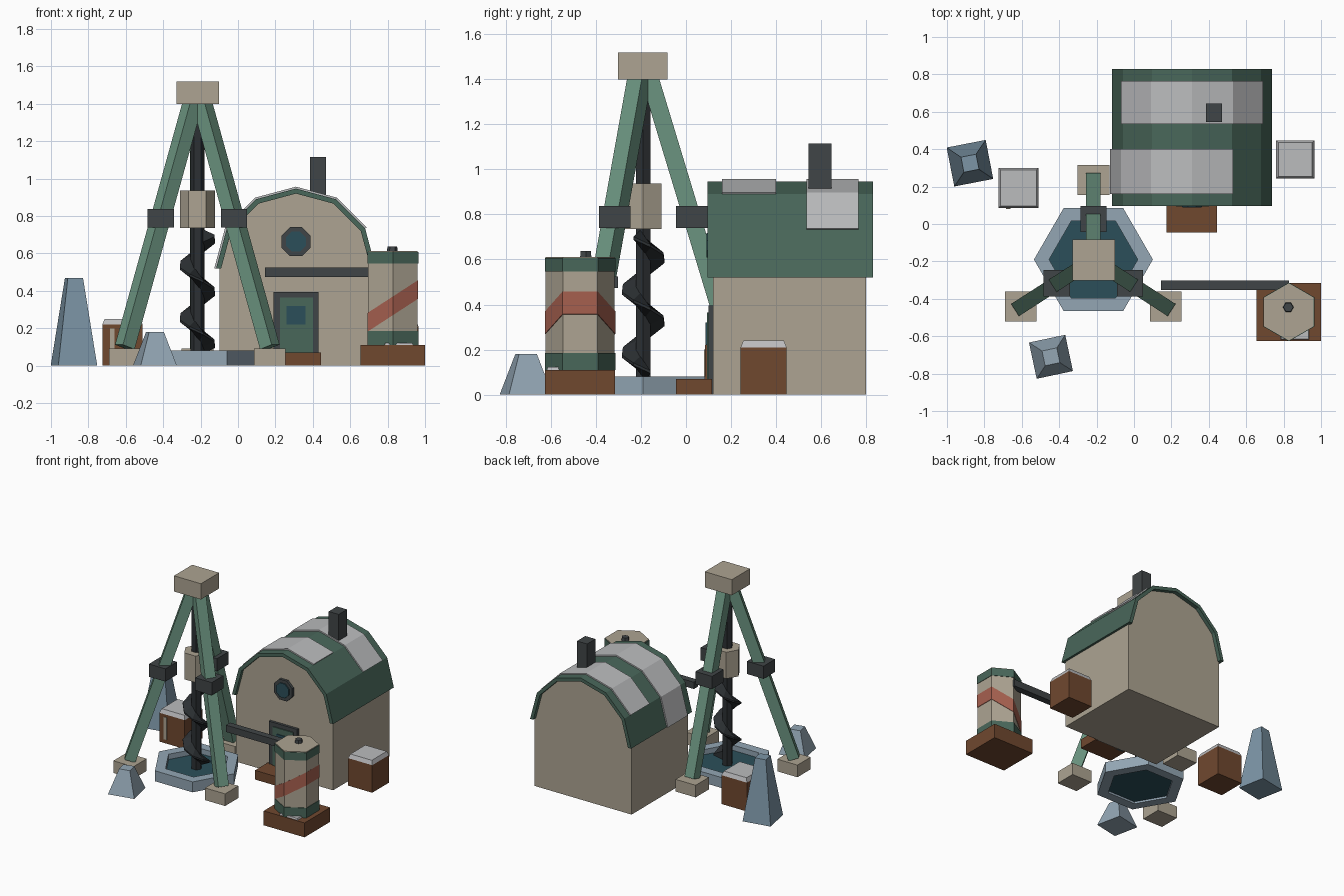
import bpy, math
from mathutils import Vector

if "Cube" in bpy.data.objects:
    bpy.data.objects.remove(bpy.data.objects["Cube"])


def mat(name, hexcode):
    rgb = [int(hexcode[i:i + 2], 16) / 255 for i in (0, 2, 4)]
    m = bpy.data.materials.new(name)
    m.diffuse_color = [((c + 0.055) / 1.055) ** 2.4 if c > 0.04 else c / 12.9 for c in rgb] + [1]
    m.use_nodes = True
    m.node_tree.nodes["Principled BSDF"].inputs["Base Color"].default_value = m.diffuse_color
    return m


TAN = mat("tan", "ADA492")
GREEN = mat("dark_green", "49675A")
LEG = mat("leg_green", "6B9480")
DARK = mat("dark_metal", "404547")
BLACK = mat("drill_metal", "2C3033")
BROWN = mat("wood", "70482F")
SNOW = mat("snow", "BBBCBE")
ICE = mat("ice", "93A6B4")
ICE2 = mat("deep_ice", "7C95A6")
WATER = mat("water", "2B4F5A")
RED = mat("red", "A6604F")


def mesh(name, verts, faces, m):
    me = bpy.data.meshes.new(name)
    me.from_pydata([tuple(v) for v in verts], [], faces)
    me.materials.append(m)
    ob = bpy.data.objects.new(name, me)
    bpy.context.collection.objects.link(ob)
    return ob


def loft(name, bottom, top, m):
    """Closed solid between two matching loops."""
    n = len(bottom)
    faces = [(i, (i + 1) % n, n + (i + 1) % n, n + i) for i in range(n)]
    faces += [tuple(range(n))[::-1], tuple(range(n, 2 * n))]
    return mesh(name, list(bottom) + list(top), faces, m)


def box(name, x, y, z, m, inset=0):
    def rect(h, i):
        return [(x[0] + i, y[0] + i, h), (x[1] - i, y[0] + i, h),
                (x[1] - i, y[1] - i, h), (x[0] + i, y[1] - i, h)]
    return loft(name, rect(z[0], 0), rect(z[1], inset), m)


def ring(n, r, rot):
    return [(r * math.cos(math.radians(rot + 360 * i / n)),
             r * math.sin(math.radians(rot + 360 * i / n))) for i in range(n)]


def prism(name, n, r0, r1, z, c, rot, m, slope=0):
    lo = [(c[0] + a, c[1] + b, z[0] + slope * a) for a, b in ring(n, r0, rot)]
    hi = [(c[0] + a, c[1] + b, z[1] + slope * a) for a, b in ring(n, r1, rot)]
    return loft(name, lo, hi, m)


def along_y(name, pts, y0, y1, m):
    return loft(name, [(x, y0, z) for x, z in pts], [(x, y1, z) for x, z in pts], m)


# Hut: arched walls, roof shell, snow patches
CX, CZ = 0.31, 0.52


def arc(r, a0, a1):
    return [(CX + r * math.cos(math.radians(a)), CZ + r * math.sin(math.radians(a)))
            for a in range(a0, a1 + 1, 30)]


def shell(name, r0, r1, a0, a1, y0, y1, m):
    o, i = arc(r1, a0, a1), arc(r0, a0, a1)
    n = len(o)
    v = [(x, y, z) for y in (y0, y1) for loop in (o, i) for x, z in loop]
    f = []
    for k in range(n - 1):
        f += [(k, k + 1, n + k + 1, n + k), (2*n + k, 3*n + k, 3*n + k + 1, 2*n + k + 1),
              (k, 2*n + k, 2*n + k + 1, k + 1), (n + k, n + k + 1, 3*n + k + 1, 3*n + k)]
    e = n - 1
    f += [(0, n, 3 * n, 2 * n), (e, 2 * n + e, 3 * n + e, n + e)]
    return mesh(name, v, f, m)


along_y("hut_walls", [(CX - 0.41, 0), (CX + 0.41, 0)] + arc(0.41, 0, 180), 0.12, 0.80, TAN)
shell("hut_roof", 0.40, 0.427, 0, 180, 0.095, 0.83, GREEN)
shell("roof_snow_front", 0.42, 0.437, 60, 180, 0.16, 0.40, SNOW)
shell("roof_snow_back", 0.42, 0.437, 30, 150, 0.535, 0.765, SNOW)
box("chimney", (0.385, 0.47), (0.545, 0.645), (0.85, 1.115), DARK)

# Door, round window, step
box("door_frame", (0.19, 0.43), (0.10, 0.13), (0, 0.395), DARK)
box("door", (0.225, 0.40), (0.093, 0.12), (0.03, 0.365), GREEN)
box("door_window", (0.26, 0.36), (0.087, 0.11), (0.22, 0.32), WATER)
box("door_step", (0.175, 0.445), (-0.045, 0.115), (0, 0.07), BROWN)
for name, r, y, m in (("window_frame", 0.084, 0.10, DARK), ("window_glass", 0.058, 0.092, WATER)):
    along_y(name, [(CX + a, 0.663 + b) for a, b in ring(8, r, 22.5)], y, 0.13, m)

# Drill tower: legs, clamps, feet, top block
AX, AY = -0.217, -0.19
box("tower_top", (-0.33, -0.102), (-0.302, -0.082), (1.40, 1.52), TAN)
for side, fx, fy in (("left", -0.605, -0.44), ("right", 0.17, -0.44), ("back", -0.217, 0.235)):
    box(side + "_foot", (fx - 0.085, fx + 0.085), (fy - 0.08, fy + 0.08), (0, 0.093), TAN)
    a = Vector((fx, fy, 0.10))
    out = Vector((fx - AX, fy - AY, 0)).normalized()
    b = Vector((AX, AY, 1.42)) + out * 0.025
    ax = (b - a).normalized()
    t = ax.cross(Vector((0, 0, 1))).normalized()
    n = t.cross(ax)
    sq = [t * (i * 0.039) + n * (j * 0.039) for i, j in ((-1, -1), (1, -1), (1, 1), (-1, 1))]
    loft(side + "_leg", [a + s for s in sq], [b + s for s in sq], LEG)
    c = a.lerp(b, (0.79 - 0.10) / 1.32)
    box(side + "_clamp", (c.x - 0.07, c.x + 0.07), (c.y - 0.07, c.y + 0.07), (0.74, 0.837), DARK)

# Drill: shaft, motor, helical flight
prism("drill_shaft", 6, 0.038, 0.038, (0.04, 1.41), (AX, AY), 0, BLACK)
prism("drill_motor", 6, 0.094, 0.094, (0.735, 0.937), (AX, AY), 0, TAN)
verts, faces = [], []
STEPS = 17
for i in range(STEPS + 1):
    z = 0.10 + i * 0.035
    th = -2 * math.pi * (z - 0.115) / 0.28
    for r, dz in ((0.03, -0.035), (0.10, -0.006), (0.10, 0.006), (0.03, 0.035)):
        verts.append((AX + r * math.cos(th), AY + r * math.sin(th), z + dz))
    if i:
        p = 4 * (i - 1)
        faces += [(p + k, p + 4 + k, p + 4 + (k + 1) % 4, p + (k + 1) % 4) for k in range(4)]
e = 4 * STEPS
faces += [(0, 1, 2, 3), (e + 3, e + 2, e + 1, e)]
mesh("drill_flight", verts, faces, BLACK)

# Pool: hexagonal ice rim and water
loops = [[(AX + a, AY + b, z) for a, b in ring(6, r, 0)]
         for r, z in ((0.318, 0), (0.318, 0.08), (0.237, 0.08), (0.237, 0))]
rim = [(6 * j + i, 6 * j + (i + 1) % 6, 6 * ((j + 1) % 4) + (i + 1) % 6, 6 * ((j + 1) % 4) + i)
       for j in range(4) for i in range(6)]
mesh("pool_rim", sum(loops, []), rim, ICE)
prism("pool_water", 6, 0.24, 0.24, (0.015, 0.04), (AX, AY), 0, WATER)

# Tank: base, body, bands, slanted stripe, cap, pipe
T = (0.828, -0.47)
box("tank_base", (0.655, 1.0), (-0.625, -0.315), (0, 0.11), BROWN)
box("tank_base_snow", (0.78, 0.94), (-0.622, -0.55), (0.10, 0.122), SNOW, 0.008)
prism("tank_body", 6, 0.153, 0.153, (0.10, 0.612), T, 30, TAN)
prism("tank_lower_band", 6, 0.157, 0.157, (0.11, 0.185), T, 30, GREEN)
prism("tank_upper_band", 6, 0.157, 0.157, (0.547, 0.607), T, 30, GREEN)
prism("tank_stripe", 6, 0.156, 0.156, (0.27, 0.37), T, 30, RED, 0.65)
prism("tank_cap", 6, 0.03, 0.026, (0.60, 0.637), (0.825, -0.445), 0, DARK)
box("pipe", (0.145, 0.83), (-0.352, -0.302), (0.473, 0.525), DARK)

# Snow-topped crates
for side, x, y, h in (("left", (-0.725, -0.51), (0.085, 0.30), 0.22),
                      ("right", (0.76, 0.965), (0.243, 0.447), 0.21)):
    box(side + "_crate", x, y, (0, h), BROWN)
    box(side + "_crate_snow", x, y, (h, h + 0.03), SNOW, 0.012)
box("crate_strap", (-0.685, -0.66), (0.08, 0.09), (0.03, 0.20), TAN)

# Ice spikes
prism("tall_ice_spike", 4, 0.15, 0.058, (0, 0.47), (-0.877, 0.325), 56, ICE2)
prism("small_ice_spike", 4, 0.14, 0.057, (0, 0.18), (-0.444, -0.71), 57, ICE)
